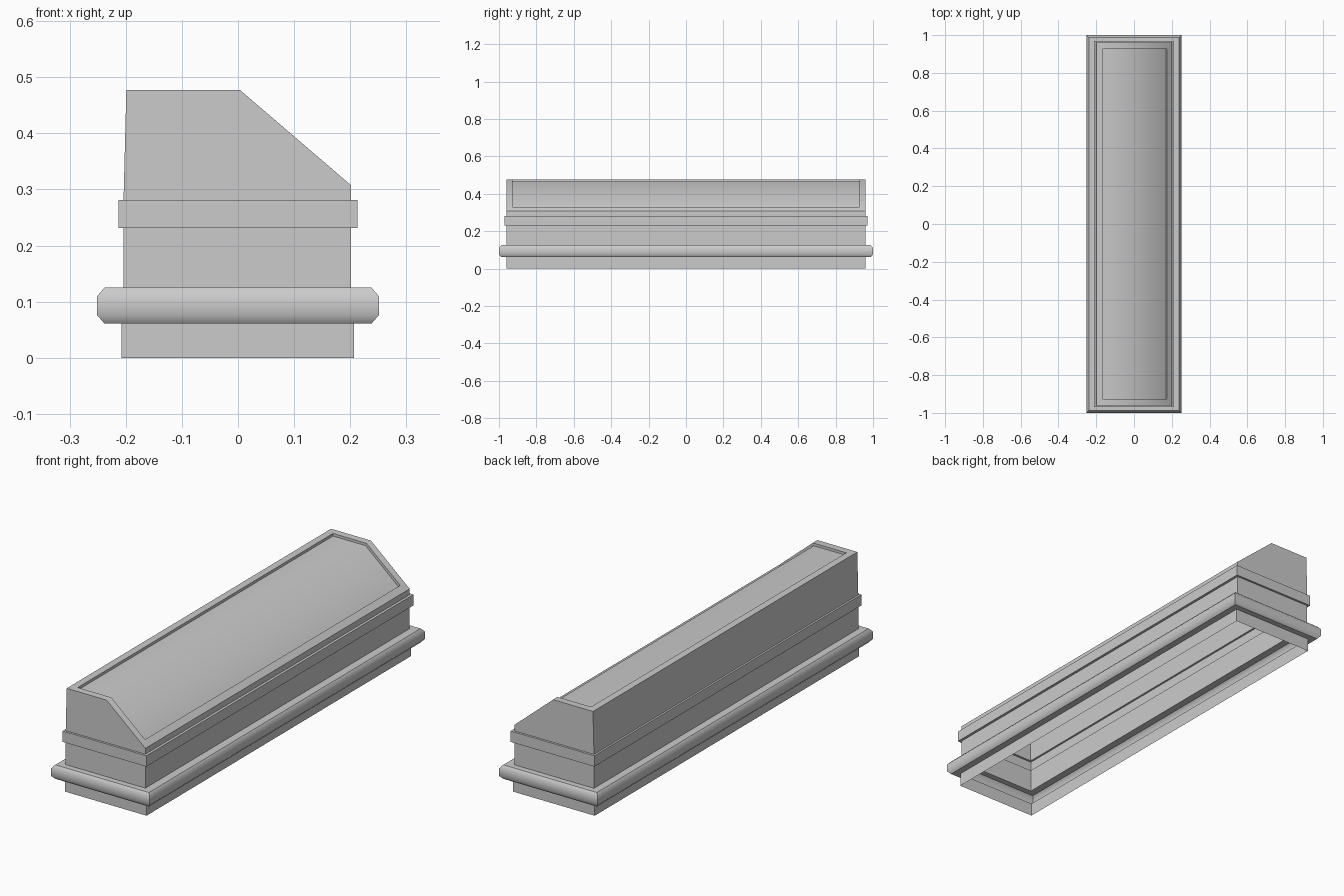
import bpy, bmesh, math

cube = bpy.data.objects.get("Cube")
if cube:
    bpy.data.objects.remove(cube, do_unlink=True)

grey = bpy.data.materials.new("plain_grey")
grey.use_nodes = True
colour = (0.6, 0.6, 0.6, 1)
grey.diffuse_color = colour
grey.node_tree.nodes["Principled BSDF"].inputs["Base Color"].default_value = colour


def finish(name, bm):
    mesh = bpy.data.meshes.new(name)
    bm.to_mesh(mesh)
    bm.free()
    mesh.materials.append(grey)
    obj = bpy.data.objects.new(name, mesh)
    bpy.context.collection.objects.link(obj)
    bpy.ops.object.select_all(action="DESELECT")
    obj.select_set(True)
    bpy.context.view_layer.objects.active = obj
    bpy.ops.object.shade_smooth_by_angle(angle=math.radians(45))


def sweep(name, profile):
    """Open rectangular shell from (left, right, half length, height) steps."""
    bm = bmesh.new()
    rings = [[bm.verts.new(p) for p in ((l, -y, z), (r, -y, z), (r, y, z), (l, y, z))]
             for l, r, y, z in profile]
    for low, high in zip(rings, rings[1:]):
        for i in range(4):
            j = (i + 1) % 4
            bm.faces.new((low[i], low[j], high[j], high[i]))
    finish(name, bm)


base_rim = (-0.208, 0.207, 0.96)
wall_rim = (-0.204, 0.201, 0.96)
band_rim = (-0.213, 0.213, 0.97)
lip_in = (-0.238, 0.238, 0.987)
lip_out = (-0.251, 0.251, 1.0)

# Hollow plinth, rounded lip, wall and raised band
sweep("plinth", [(*base_rim, 0), (*base_rim, 0.061)])
sweep("lower_lip", [(*base_rim, 0.061), (*lip_in, 0.061), (*lip_out, 0.076),
                    (*lip_out, 0.11), (*lip_in, 0.125), (*wall_rim, 0.125)])
sweep("middle_wall", [(*wall_rim, 0.125), (*wall_rim, 0.231)])
sweep("raised_band", [(*wall_rim, 0.231), (*band_rim, 0.231),
                      (*band_rim, 0.281), (*wall_rim, 0.281)])

# Upper body with one sloping shoulder, open underneath
section = [(-0.204, 0.281), (0.201, 0.281), (0.201, 0.308), (0.004, 0.477), (-0.199, 0.477)]
bm = bmesh.new()
front, back = ([bm.verts.new((x, y, z)) for x, z in section] for y in (-0.96, 0.96))
bm.faces.new(front)
bm.faces.new(back[::-1])
sides = [bm.faces.new((front[i], back[i], back[(i + 1) % 5], front[(i + 1) % 5]))
         for i in range(1, 5)]
bm.normal_update()

# Recessed panel folded over the ridge, inside a narrow rim
panel = sides[1:3]
for thickness, depth in ((0.033, 0), (0, -0.012)):
    bmesh.ops.inset_region(bm, faces=panel, thickness=thickness, depth=depth,
                           use_boundary=True, use_even_offset=True)
    bm.normal_update()
finish("upper_body", bm)
